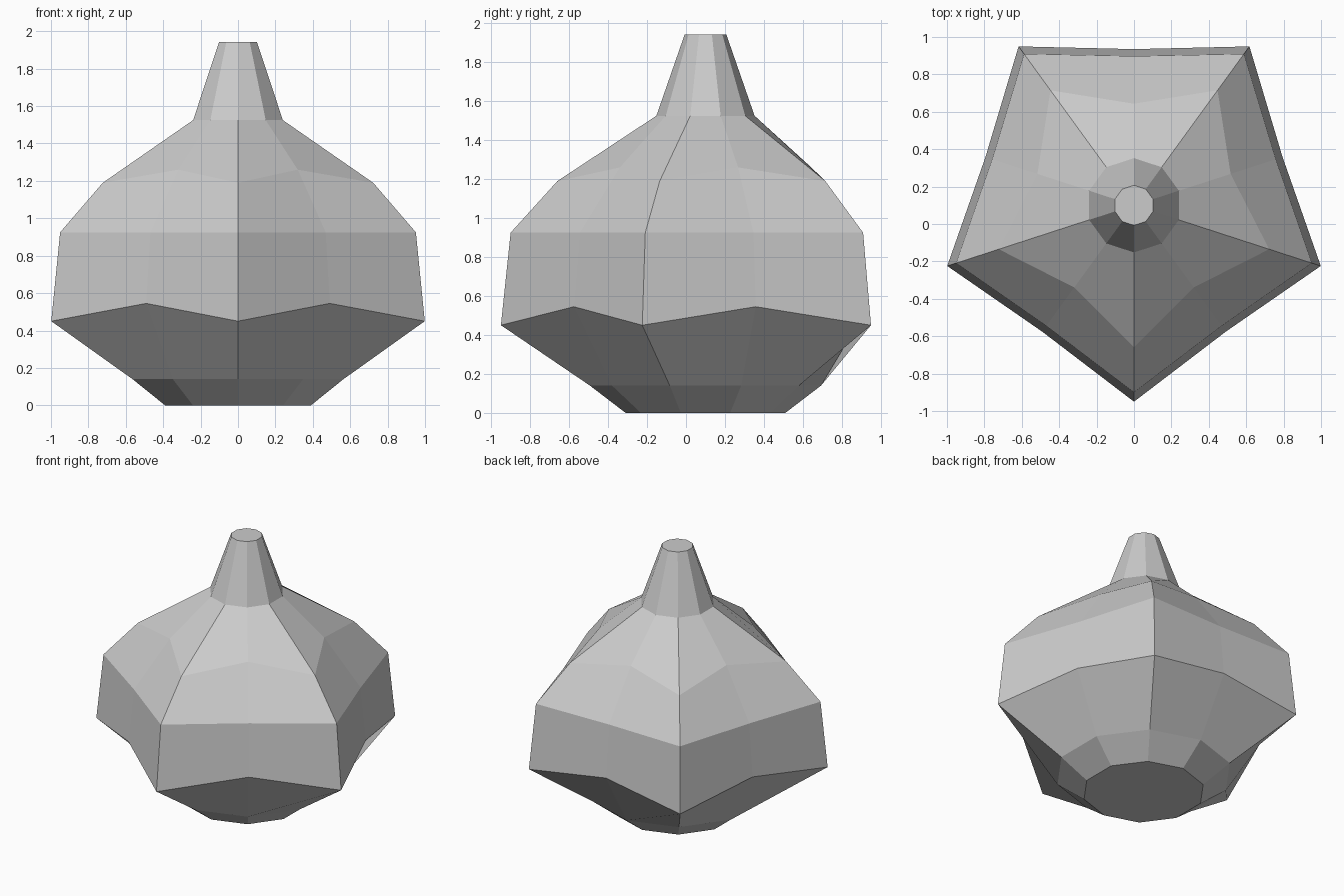
import bpy, bmesh, math

if "Cube" in bpy.data.objects:
    bpy.data.objects.remove(bpy.data.objects["Cube"])

# Single flat grey
grey = bpy.data.materials.new("light grey")
grey.diffuse_color = (0.6, 0.6, 0.6, 1.0)
grey.use_nodes = True
grey.node_tree.nodes["Principled BSDF"].inputs["Base Color"].default_value = grey.diffuse_color

CENTRE_Y = 0.10
# Rings from base to tip: (ridge radius, ridge z, valley radius, valley z)
RINGS = [
    (0.410, 0.000, 0.410, 0.000),   # foot
    (0.593, 0.140, 0.593, 0.140),   # top of foot
    (1.050, 0.450, 0.835, 0.545),   # widest rim, five points
    (1.000, 0.925, 0.797, 0.925),   # shoulder
    (0.760, 1.190, 0.543, 1.260),   # upper shoulder
    (0.252, 1.525, 0.252, 1.525),   # neck base
    (0.107, 1.942, 0.107, 1.942),   # neck tip
]


def ring(bm, ridge_r, ridge_z, valley_r, valley_z):
    verts = []
    for i in range(10):
        a = math.radians(-90 + 36 * i)
        r, z = (ridge_r, ridge_z) if i % 2 == 0 else (valley_r, valley_z)
        verts.append(bm.verts.new((r * math.cos(a), CENTRE_Y + r * math.sin(a), z)))
    return verts


# Five-ridged body lofted through the rings
bm = bmesh.new()
loops = [ring(bm, *r) for r in RINGS]
for low, high in zip(loops, loops[1:]):
    for i in range(10):
        j = (i + 1) % 10
        bm.faces.new((low[i], low[j], high[j], high[i]))
bm.faces.new(loops[0][::-1])
bm.faces.new(loops[-1])
bmesh.ops.recalc_face_normals(bm, faces=bm.faces)

mesh = bpy.data.meshes.new("ridged_bulb")
bm.to_mesh(mesh)
bm.free()
mesh.materials.append(grey)
bulb = bpy.data.objects.new("ridged_bulb", mesh)
bpy.context.collection.objects.link(bulb)
